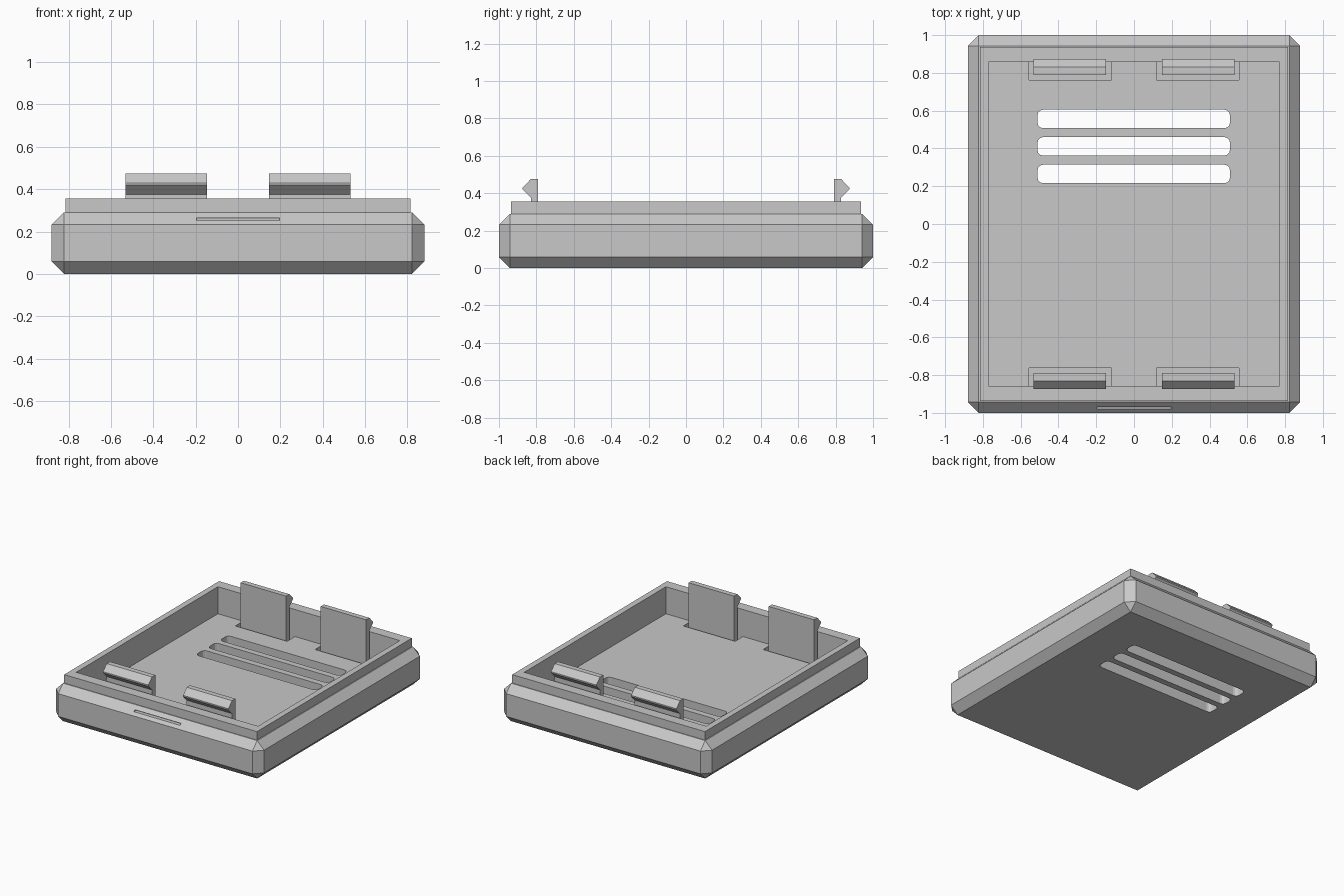
import bpy
import bmesh
from mathutils import Vector

if "Cube" in bpy.data.objects:
    bpy.data.objects.remove(bpy.data.objects["Cube"], do_unlink=True)

grey = bpy.data.materials.new("plain grey plastic")
grey.use_nodes = True
color = (0.58, 0.58, 0.58, 1)
grey.diffuse_color = color
grey.node_tree.nodes["Principled BSDF"].inputs["Base Color"].default_value = color


def finish(name, bm):
    bmesh.ops.recalc_face_normals(bm, faces=bm.faces)
    mesh = bpy.data.meshes.new(name)
    bm.to_mesh(mesh)
    bm.free()
    mesh.materials.append(grey)
    obj = bpy.data.objects.new(name, mesh)
    bpy.context.collection.objects.link(obj)
    return obj


def box(name, low, high, bevel=0, upright_only=False, segments=1):
    low, high = Vector(low), Vector(high)
    bm = bmesh.new()
    bmesh.ops.create_cube(bm, size=1)
    for v in bm.verts:
        v.co = (low + high) / 2 + v.co * (high - low)
    if bevel:
        edges = [e for e in bm.edges if not upright_only
                 or abs(e.verts[0].co.z - e.verts[1].co.z) > 0.01]
        bmesh.ops.bevel(bm, geom=edges, offset=bevel, offset_type='OFFSET',
                        segments=segments, profile=0.5, affect='EDGES')
    return finish(name, bm)


def combine(target, tool, operation):
    # Apply one boolean, then discard the helper
    mod = target.modifiers.new("combine", 'BOOLEAN')
    mod.operation, mod.solver, mod.object = operation, 'EXACT', tool
    graph = bpy.context.evaluated_depsgraph_get()
    mesh = bpy.data.meshes.new_from_object(target.evaluated_get(graph))
    target.modifiers.clear()
    target.data = mesh
    bpy.data.objects.remove(tool, do_unlink=True)


FLOOR, LIP_TOP, POCKET = 0.148, 0.355, 0.09

# Chamfered tray with a raised lip
tray = box("tray", (-0.88, -1, 0), (0.88, 1, 0.29), bevel=0.058)
combine(tray, box("lip", (-0.816, -0.936, 0.2), (0.816, 0.936, LIP_TOP)), 'UNION')

# Hollow interior
combine(tray, box("cavity", (-0.77, -0.857, FLOOR), (0.77, 0.857, 0.6)), 'DIFFERENCE')

# Rounded vent slots through the floor
for y in (0.265, 0.411, 0.556):
    slot = box("vent", (-0.511, y - 0.049, -0.1), (0.508, y + 0.049, 0.25),
               bevel=0.03, upright_only=True, segments=3)
    combine(tray, slot, 'DIFFERENCE')

# Thin slit in the front chamfer
combine(tray, box("slit", (-0.195, -1.1, 0.253), (0.195, -0.95, 0.264)), 'DIFFERENCE')

# Snap clips standing in pockets, mirrored to four places
profile = [(0.79, POCKET - 0.01), (0.83, POCKET - 0.01), (0.83, 0.376), (0.874, 0.42),
           (0.874, 0.43), (0.83, 0.475), (0.79, 0.475)]
for side, front in ((1, -1), (-1, -1), (1, 1), (-1, 1)):
    xs = sorted((side * 0.118, side * 0.557))
    ys = sorted((front * 0.763, front * 0.857))
    combine(tray, box("pocket", (xs[0], ys[0], POCKET), (xs[1], ys[1], 0.2)), 'DIFFERENCE')

    bm = bmesh.new()
    face = bm.faces.new([bm.verts.new((side * 0.147, front * y, z)) for y, z in profile])
    grown = bmesh.ops.extrude_face_region(bm, geom=[face])["geom"]
    bmesh.ops.translate(bm, vec=(side * 0.384, 0, 0),
                        verts=[g for g in grown if isinstance(g, bmesh.types.BMVert)])
    finish(f"{'front' if front < 0 else 'back'}_{'left' if side > 0 else 'right'}_clip", bm)
